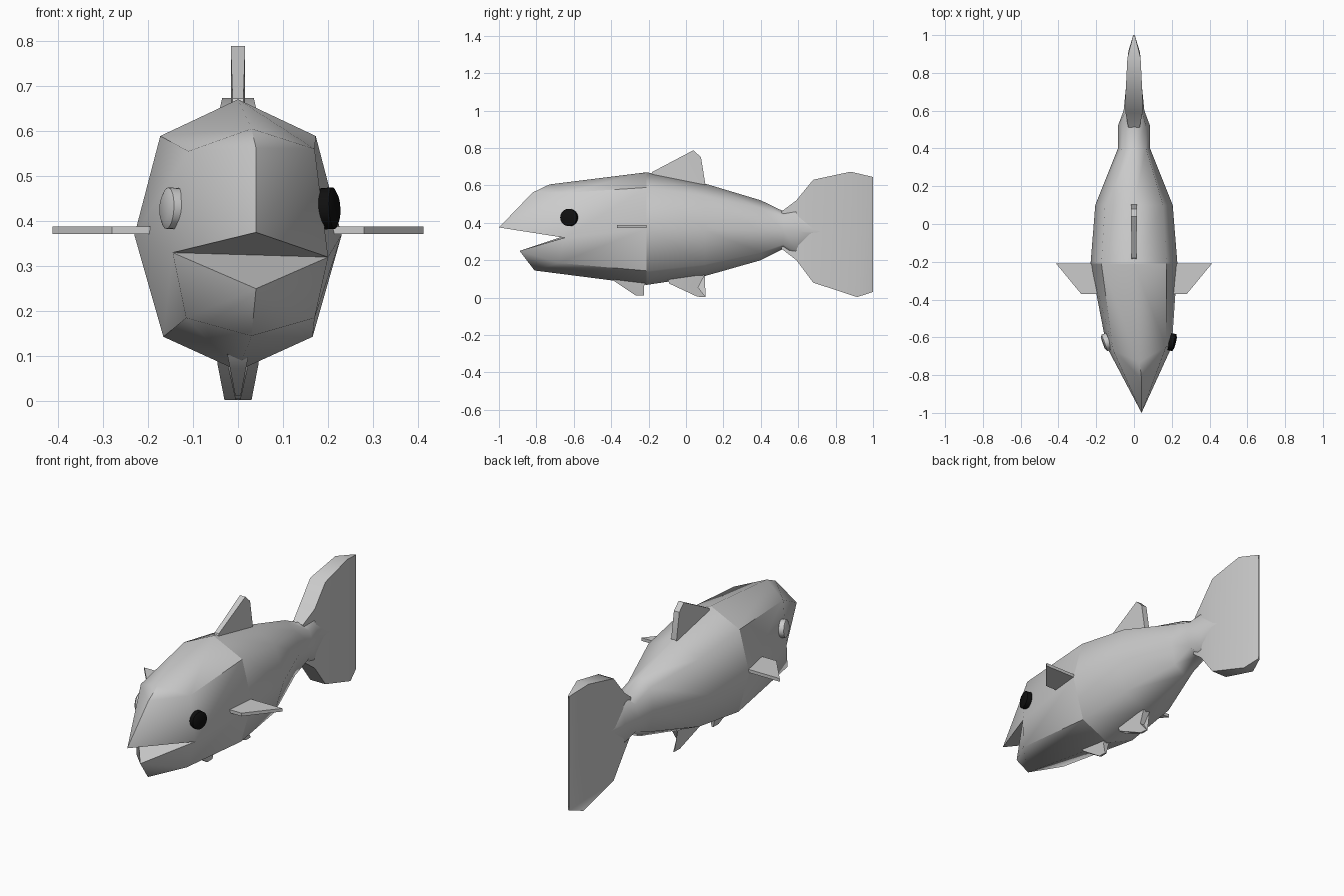
import bpy, bmesh, math
from mathutils import Vector

if "Cube" in bpy.data.objects:
    bpy.data.objects.remove(bpy.data.objects["Cube"])


def finish(name, bm, angle=50):
    bmesh.ops.recalc_face_normals(bm, faces=bm.faces)
    mesh = bpy.data.meshes.new(name)
    bm.to_mesh(mesh)
    bm.free()
    ob = bpy.data.objects.new(name, mesh)
    bpy.context.collection.objects.link(ob)
    bpy.ops.object.select_all(action='DESELECT')
    ob.select_set(True)
    bpy.context.view_layer.objects.active = ob
    bpy.ops.object.shade_smooth_by_angle(angle=math.radians(angle))
    return ob


def ring(bm, y, top, bottom, w, upper=0.75, lower=0.72):
    """Eight-sided section: back, shoulder, flank, belly edge, belly, and mirrored."""
    h = top - bottom
    half = [(w * upper, top - h * 0.135), (w, bottom + h * 0.5), (w * lower, bottom + h * 0.125)]
    pts = [(0, top)] + half + [(0, bottom)] + [(-x, z) for x, z in reversed(half)]
    return [bm.verts.new((x, y, z)) for x, z in pts]


def bridge(bm, a, b):
    n = len(a)
    for i in range(n):
        bm.faces.new((a[i], a[(i + 1) % n], b[(i + 1) % n], b[i]))


def plate(name, outline, angle=50):
    """Upright fin from (y, z, half thickness) outline points."""
    bm = bmesh.new()
    sides = [[bm.verts.new((s * w, y, z)) for y, z, w in outline] for s in (1, -1)]
    bm.faces.new(sides[0])
    bm.faces.new(sides[1])
    bridge(bm, *sides)
    bmesh.ops.triangulate(bm, faces=[f for f in bm.faces if len(f.verts) > 4])
    return finish(name, bm, angle)


MID = (-0.21, 0.67, 0.068, 0.23)

# rear body
bm = bmesh.new()
sections = [MID, (0.1, 0.61, 0.115, 0.205), (0.4, 0.52, 0.2, 0.085),
            (0.52, 0.462, 0.26, 0.085), (0.6, 0.505, 0.2, 0.055), (0.8, 0.38, 0.32, 0.035)]
rings = [ring(bm, *s) for s in sections]
for a, b in zip(rings, rings[1:]):
    bridge(bm, a, b)
bm.faces.new(rings[-1])
finish("rear_body", bm, 60)

# head with open mouth, turned slightly to one side
bm = bmesh.new()
neck = ring(bm, *MID)
face = [bm.verts.new(p) for p in [
    (0.03, -0.73, 0.605), (0.17, -0.65, 0.56), (0.20, -0.65, 0.32), (0.17, -0.68, 0.185),
    (0.03, -0.81, 0.145), (-0.115, -0.70, 0.185), (-0.145, -0.65, 0.33), (-0.11, -0.67, 0.555)]]
bridge(bm, neck, face)
top, sr, mr, lr, chin, ll, ml, sl = face
brow, nose, jaw = [bm.verts.new(p) for p in [
    (0.04, -0.82, 0.562), (0.04, -1.0, 0.375), (0.04, -0.89, 0.25)]]
for f in [(top, sr, brow), (top, brow, sl), (brow, sr, nose), (brow, nose, sl),
          (sr, mr, nose), (sl, nose, ml), (nose, mr, ml),
          (jaw, mr, lr), (jaw, ll, ml), (jaw, lr, chin), (jaw, chin, ll), (jaw, ml, mr)]:
    bm.faces.new(f)
finish("head", bm)

# tail fin
plate("tail_fin", [
    (0.51, 0.46, 0.03), (0.59, 0.52, 0.045), (0.68, 0.63, 0.045), (0.88, 0.673, 0.035),
    (1.0, 0.645, 0.004), (0.82, 0.35, 0.03), (1.0, 0.03, 0.004), (0.915, 0.003, 0.03),
    (0.68, 0.08, 0.045), (0.59, 0.2, 0.045), (0.51, 0.262, 0.03)])

# dorsal fin
plate("dorsal_fin", [
    (-0.2, 0.62, 0.012), (-0.18, 0.672, 0.012), (0.04, 0.788, 0.016), (0.08, 0.75, 0.016),
    (0.103, 0.61, 0.016), (0.1, 0.56, 0.016)], 30)

# belly fins
plate("front_belly_fin", [
    (-0.40, 0.11, 0.025), (-0.38, 0.085, 0.02), (-0.27, 0.012, 0.006), (-0.225, 0.012, 0.005),
    (-0.225, 0.06, 0.015), (-0.21, 0.1, 0.02)])
plate("rear_belly_fin", [
    (-0.1, 0.11, 0.025), (-0.09, 0.075, 0.022), (0.06, 0.005, 0.006), (0.105, 0.003, 0.003),
    (0.065, 0.055, 0.012), (0.1, 0.12, 0.02)])

# side fins
for side, name in ((1, "right_side_fin"), (-1, "left_side_fin")):
    bm = bmesh.new()
    outline = [(0.17, -0.37), (0.28, -0.37), (0.412, -0.21), (0.17, -0.21)]
    layers = [[bm.verts.new((side * x, y, z)) for x, y in outline] for z in (0.371, 0.388)]
    bridge(bm, *layers)
    for layer in layers:
        bm.faces.new(layer)
    finish(name, bm, 30)

# eyes
black = bpy.data.materials.new("eye_black")
black.diffuse_color = (0.005, 0.005, 0.005, 1)
black.use_nodes = True
black.node_tree.nodes["Principled BSDF"].inputs["Base Color"].default_value = black.diffuse_color
for name, place, axis, mat in (
        ("right_eye", (0.2, -0.625, 0.428), (1, -0.25, 0.05), black),
        ("left_eye", (-0.145, -0.625, 0.428), (-1, -0.35, 0.05), None)):
    bm = bmesh.new()
    bmesh.ops.create_cone(bm, cap_ends=True, segments=24, radius1=0.046, radius2=0.046, depth=0.026)
    cap = [f for f in bm.faces if f.normal.z > 0.9]
    # domed front
    dome = bmesh.ops.inset_region(bm, faces=cap, thickness=0.014, depth=0.007)
    rot = Vector(axis).to_track_quat('Z', 'Y')
    bmesh.ops.transform(bm, matrix=rot.to_matrix().to_4x4(), verts=bm.verts)
    bmesh.ops.translate(bm, vec=place, verts=bm.verts)
    ob = finish(name, bm)
    if mat:
        ob.data.materials.append(mat)
